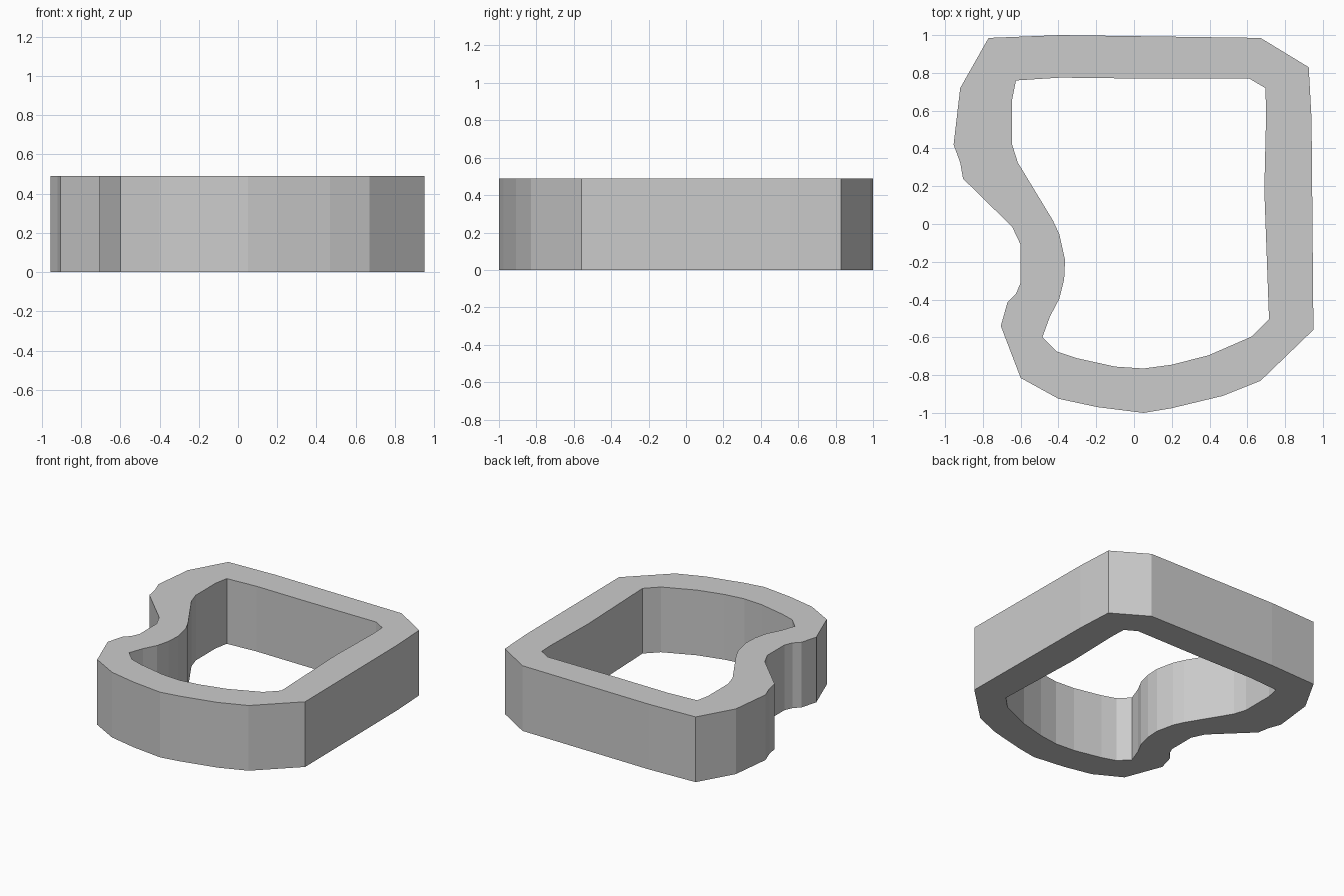
import bpy, bmesh

if "Cube" in bpy.data.objects:
    bpy.data.objects.remove(bpy.data.objects["Cube"])

HEIGHT = 0.49

# Outer outline, clockwise from the back left corner
outer = [(-.77, .985), (-.39, 1), (.67, .985), (.925, .83), (.94, .555),
         (.95, -.56), (.67, -.83), (.47, -.91), (.2, -.975), (.05, -1),
         (-.19, -.97), (-.4, -.925), (-.6, -.815), (-.705, -.54),
         (-.67, -.415), (-.625, -.37), (-.6, -.31), (-.6, -.11),
         (-.645, -.015), (-.905, .24), (-.92, .325), (-.955, .42), (-.92, .72)]

# Opening, clockwise from the back left corner
inner = [(-.625, .76), (-.39, .775), (.03, .77), (.61, .77), (.695, .72),
         (.70, .6), (.69, .18), (.715, -.505), (.625, -.595), (.395, -.695),
         (.2, -.745), (.05, -.765), (-.1, -.755), (-.305, -.71), (-.41, -.675),
         (-.485, -.6), (-.445, -.49), (-.395, -.395), (-.37, -.295),
         (-.365, -.19), (-.395, -.055), (-.43, .02), (-.615, .325),
         (-.645, .42), (-.645, .66)]


def add_loop(curve, points):
    spline = curve.splines.new('POLY')
    spline.points.add(len(points) - 1)
    for p, (x, y) in zip(spline.points, points):
        p.co = (x, y, 0, 1)
    spline.use_cyclic_u = True


# Filled profile with a hole, extruded to the wall height
curve = bpy.data.curves.new("ring_profile", 'CURVE')
curve.dimensions = '2D'
curve.fill_mode = 'BOTH'
curve.extrude = HEIGHT / 2
add_loop(curve, outer)
add_loop(curve, inner)
ring = bpy.data.objects.new("ring_wall", curve)
bpy.context.collection.objects.link(ring)
ring.select_set(True)
bpy.context.view_layer.objects.active = ring
bpy.ops.object.convert(target='MESH')
ring = bpy.context.object
ring.name = "ring_wall"

# Weld caps to walls, stand on the ground, flat shade
bm = bmesh.new()
bm.from_mesh(ring.data)
bmesh.ops.remove_doubles(bm, verts=bm.verts, dist=0.0005)
bmesh.ops.translate(bm, verts=bm.verts, vec=(0, 0, HEIGHT / 2))
bmesh.ops.recalc_face_normals(bm, faces=bm.faces)
for f in bm.faces:
    f.smooth = False
bm.to_mesh(ring.data)
bm.free()
